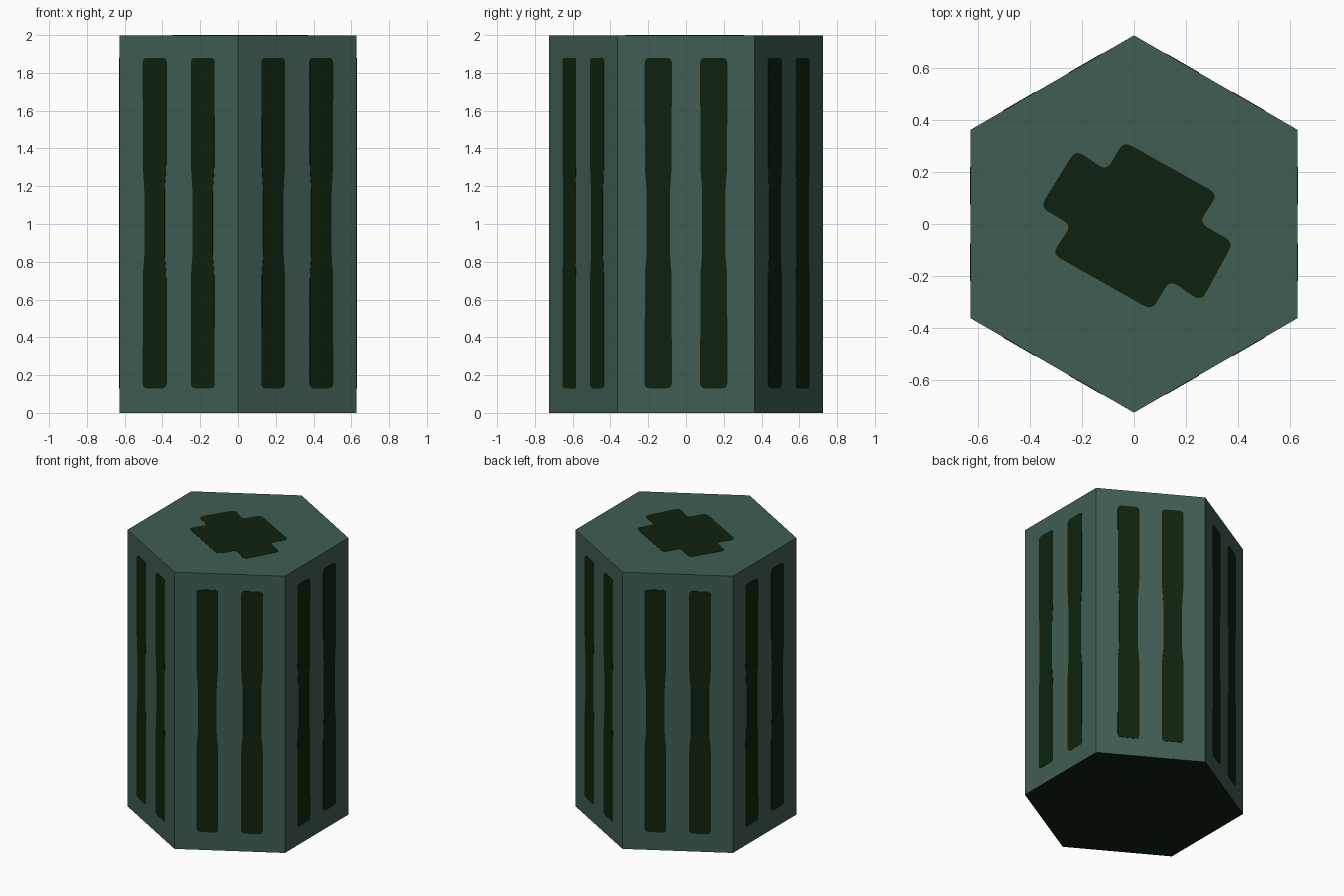
import bpy, bmesh, math
from mathutils import Matrix, Vector

if "Cube" in bpy.data.objects:
    bpy.data.objects.remove(bpy.data.objects["Cube"])

R = 0.725                              # corner radius of the hexagon
AP = R * math.cos(math.pi / 6)         # distance to a flat side
T = 0.002                              # height of the painted plates
H = 2.0 - T


def material(name, rgb):
    m = bpy.data.materials.new(name)
    m.diffuse_color = (*rgb, 1.0)
    m.use_nodes = True
    m.node_tree.nodes["Principled BSDF"].inputs["Base Color"].default_value = m.diffuse_color
    return m


GREEN = material("grey green", (0.052, 0.110, 0.087))
DARK = material("dark green", (0.0046, 0.0166, 0.0046))


def finish(bm, name, mats):
    bmesh.ops.recalc_face_normals(bm, faces=bm.faces[:])
    me = bpy.data.meshes.new(name)
    bm.to_mesh(me)
    bm.free()
    for m in mats:
        me.materials.append(m)
    ob = bpy.data.objects.new(name, me)
    bpy.context.collection.objects.link(ob)
    return ob


def rounded(pts, r, steps=4):
    """Outline with each corner replaced by a small curve."""
    out = []
    pts = [Vector(p) for p in pts]
    for i, p in enumerate(pts):
        a, b = pts[i - 1], pts[(i + 1) % len(pts)]
        s = p + (a - p).normalized() * r
        e = p + (b - p).normalized() * r
        for k in range(steps + 1):
            t = k / steps
            out.append(s * (1 - t) ** 2 + p * 2 * t * (1 - t) + e * t * t)
    return out


def add_plate(bm, outline, mat):
    """Thin closed plate lying on the plane given by mat."""
    low = [bm.verts.new(mat @ Vector((p.x, p.y, -T))) for p in outline]
    top = [bm.verts.new(mat @ Vector((p.x, p.y, T))) for p in outline]
    bm.faces.new(low[::-1])
    bm.faces.new(top)
    for i in range(len(low)):
        bm.faces.new((low[i - 1], low[i], top[i], top[i - 1]))


# Hexagonal body with two corners on the y axis, dark underside
bm = bmesh.new()
ring = [(R * math.cos(a), R * math.sin(a))
        for a in (math.pi / 6 + i * math.pi / 3 for i in range(6))]
low = [bm.verts.new((x, y, 0)) for x, y in ring]
top = [bm.verts.new((x, y, H)) for x, y in ring]
bm.faces.new(low[::-1]).material_index = 1
bm.faces.new(top)
for i in range(6):
    bm.faces.new((low[i - 1], low[i], top[i], top[i - 1]))
finish(bm, "hexagonal_body", [GREEN, DARK])

# Two upright stripes on every side, slightly slimmer in the middle
half = [(0.072, 0.13), (0.071, 0.73), (0.062, 0.83), (0.062, 1.18), (0.071, 1.3), (0.072, 1.88)]
stripe = half + [(-x, z) for x, z in reversed(half)]
bm = bmesh.new()
for i in range(6):
    a = i * math.pi / 3
    n = Vector((math.cos(a), math.sin(a), 0))
    u = Vector((-n.y, n.x, 0))
    mat = Matrix((u, (0, 0, 1), n)).transposed().to_4x4()
    mat.translation = n * AP
    for off in (-0.147, 0.147):
        add_plate(bm, rounded([(x + off, z) for x, z in stripe], 0.028), mat)
finish(bm, "side_stripes", [DARK])

# Notched patch on the top
patch = [(-0.225, 0.285), (-0.105, 0.205), (-0.04, 0.318), (0.322, 0.115),
         (0.25, 0.005), (0.382, -0.07), (0.258, -0.298), (0.138, -0.215),
         (0.07, -0.332), (-0.315, -0.115), (-0.24, -0.005), (-0.36, 0.065)]
bm = bmesh.new()
add_plate(bm, rounded(patch[::-1], 0.036), Matrix.Translation((0, 0, H)))
finish(bm, "top_patch", [DARK])
